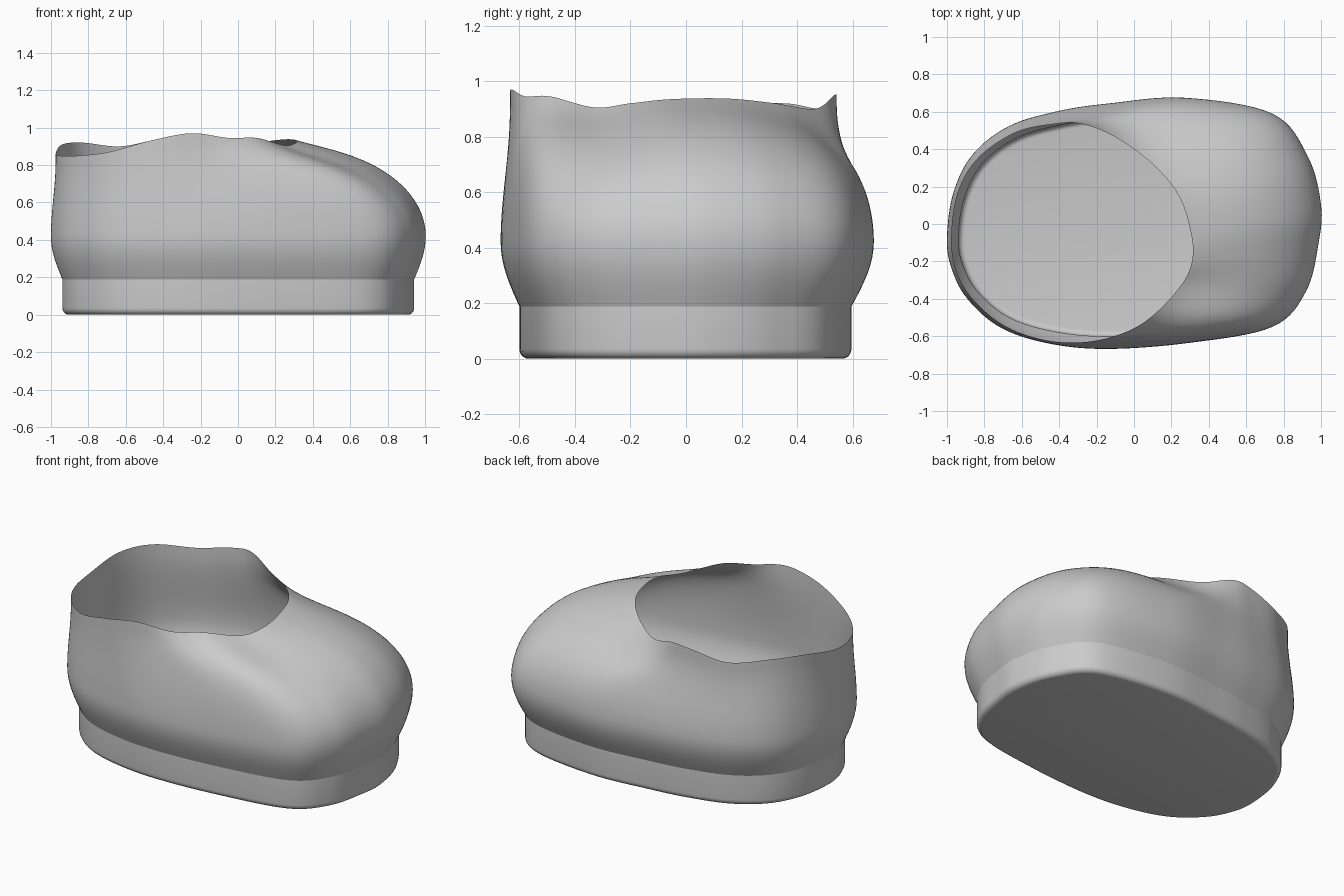
import bpy, bmesh, math
from mathutils import Vector

if "Cube" in bpy.data.objects:
    bpy.data.objects.remove(bpy.data.objects["Cube"])

# Matching stations, clockwise from the heel: widest outline (x, y) and opening rim (x, y, z)
WIDE = [(-1, -.07), (-.965, .17), (-.86, .375), (-.665, .525), (-.4, .605), (-.13, .645), (.27, .675),
        (.74, .59), (.93, .36), (1, .1), (.987, -.1), (.92, -.36), (.74, -.55), (.3, -.635),
        (-.15, -.668), (-.47, -.636), (-.72, -.55), (-.895, -.395), (-.978, -.23)]
RIM = [(-.975, -.07, .86), (-.94, .17, .91), (-.83, .355, .92), (-.63, .49, .9), (-.42, .535, .94),
       (-.28, .535, .95), (-.1, .465, .9), (.1, .32, .92), (.24, .15, .937), (.305, -.05, .935),
       (.31, -.2, .92), (.25, -.33, .905), (.1, -.49, .945), (-.05, -.58, .945),
       (-.25, -.63, .97), (-.47, -.622, .93), (-.69, -.545, .87), (-.86, -.405, .85), (-.95, -.25, .85)]
SOLE_TOP, WIDE_Z, SUB, LOW, HIGH = .188, .42, 8, 8, 30


def closed_spline(pts):
    """Smooth closed curve through the points."""
    pts, out = [Vector(p) for p in pts], []
    n = len(pts)
    for i in range(n):
        a, b, c, d = (pts[(i + k) % n] for k in (-1, 0, 1, 2))
        for s in range(SUB):
            t = s / SUB
            out.append(.5 * (2 * b + (c - a) * t + (2 * a - 5 * b + 4 * c - d) * t ** 2
                             + (3 * b - a - 3 * c + d) * t ** 3))
    return out


def smoothstep(t):
    t = max(0, min(1, t))
    return t * t * (3 - 2 * t)


def loft(name, rings, mat, floor=False):
    """Skin a stack of closed rings, with an optional bottom face."""
    bm = bmesh.new()
    rows = [[bm.verts.new(p) for p in ring] for ring in rings]
    n = len(rows[0])
    for lo, hi in zip(rows, rows[1:]):
        for j in range(n):
            k = (j + 1) % n
            bm.faces.new((lo[j], hi[j], hi[k], lo[k]))
    if floor:
        bm.faces.new(rows[0])
    me = bpy.data.meshes.new(name)
    bm.to_mesh(me)
    bm.free()
    me.materials.append(mat)
    ob = bpy.data.objects.new(name, me)
    bpy.context.collection.objects.link(ob)
    bpy.ops.object.select_all(action='DESELECT')
    ob.select_set(True)
    bpy.context.view_layer.objects.active = ob
    bpy.ops.object.shade_smooth_by_angle(angle=math.radians(45))
    return ob


grey = bpy.data.materials.new("plain_grey")
grey.diffuse_color = (.6, .6, .6, 1)
grey.use_nodes = True
grey.node_tree.nodes["Principled BSDF"].inputs["Base Color"].default_value = grey.diffuse_color

wide, rim = closed_spline(WIDE), closed_spline(RIM)
base = [Vector((p.x * .938, p.y * .89 - .006)) for p in wide]

# Sole: open tray with a rounded bottom edge, its bottom is the floor seen inside
edge = [(.035 * (1 - math.sin(a)), .035 * (1 - math.cos(a)))
        for a in (i * math.pi / 10 for i in range(6))] + [(0, SOLE_TOP)]
loft("sole", [[(p.x * (1 - i), p.y * (1 - 1.5 * i), z) for p in base] for i, z in edge], grey, True)


def upper_point(w, r, s):
    """Wall point from the widest line (s=0) to the rim (s=1)."""
    flat = Vector((r.x, r.y))
    k = smoothstep(((w - flat).length - .06) / .34)          # 0 upright wall, 1 domed toe
    side = min(1, abs(r.y) / .5) ** 2
    lift = .04 + (.11 if r.y > 0 else .05) * side            # collar swept up out of the dome
    a = s * math.pi / 2
    u = 1 - math.cos(a)
    move = (1 - k) * smoothstep(s * 1.1) + k * u
    dome = (r.z - lift - WIDE_Z) * math.sin(a) + lift * u ** 5
    z = WIDE_Z + (1 - k) * (r.z - WIDE_Z) * s + k * dome
    p = w.lerp(flat, move)
    return (p.x, p.y, z)


# Upper: thin open shell that bulges out from the sole and closes in to the opening
rings = []
for i in range(LOW):
    t = i / LOW
    z = SOLE_TOP + (WIDE_Z - SOLE_TOP) * t
    rings.append([(*b.lerp(w, math.sin(t * math.pi / 2)), z) for b, w in zip(base, wide)])
for i in range(HIGH + 1):
    rings.append([upper_point(w, r, i / HIGH) for w, r in zip(wide, rim)])
loft("upper", rings, grey)
